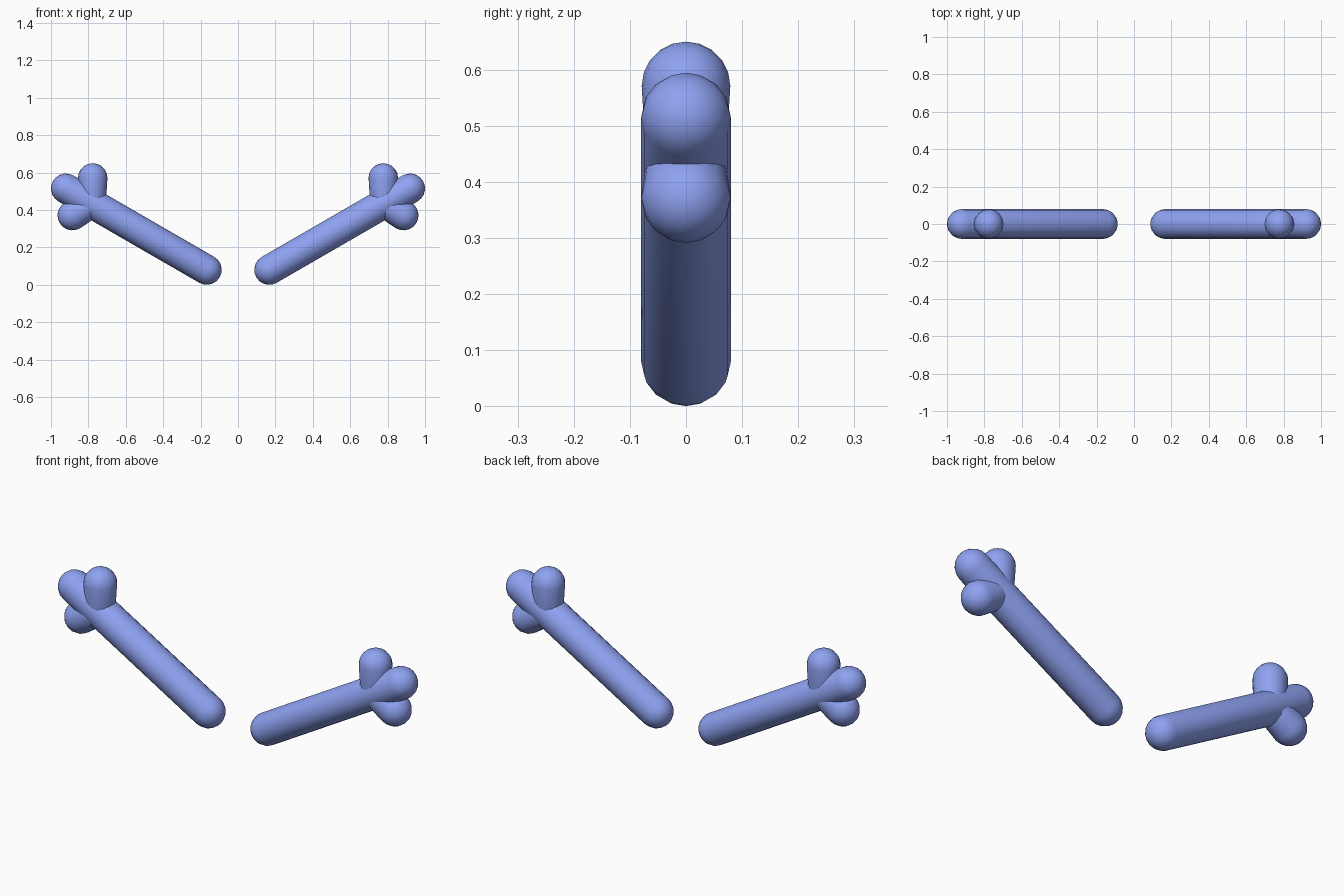
import bpy, bmesh
from math import sin, cos, pi
from mathutils import Vector

if "Cube" in bpy.data.objects:
    bpy.data.objects.remove(bpy.data.objects["Cube"])

SEGMENTS, RINGS = 16, 5

blue = bpy.data.materials.new("blue")
blue.diffuse_color = (0.27, 0.36, 0.88, 1)
blue.use_nodes = True
blue.node_tree.nodes["Principled BSDF"].inputs["Base Color"].default_value = blue.diffuse_color


def capsule(name, start, end, r_start, r_end):
    """Round-ended rod between two (x, z) points, mirrored across x."""
    a, b = Vector((start[0], 0, start[1])), Vector((end[0], 0, end[1]))
    axis = (b - a).normalized()
    side = Vector((0, 1, 0))
    other = axis.cross(side)

    # Lathe profile: (centre, radius) rings from one pole to the other
    angles = [pi / 2 * i / RINGS for i in range(1, RINGS + 1)]
    profile = [(a - axis * r_start * cos(t), r_start * sin(t)) for t in angles]
    profile += [(b + axis * r_end * cos(t), r_end * sin(t)) for t in reversed(angles)]

    bm = bmesh.new()
    rings = []
    for centre, r in profile:
        rings.append([bm.verts.new(centre + r * (side * cos(2 * pi * k / SEGMENTS)
                                                 + other * sin(2 * pi * k / SEGMENTS)))
                      for k in range(SEGMENTS)])
    poles = bm.verts.new(a - axis * r_start), bm.verts.new(b + axis * r_end)
    for k in range(SEGMENTS):
        n = (k + 1) % SEGMENTS
        for lo, hi in zip(rings, rings[1:]):
            bm.faces.new((lo[k], lo[n], hi[n], hi[k]))
        bm.faces.new((poles[0], rings[0][n], rings[0][k]))
        bm.faces.new((poles[1], rings[-1][k], rings[-1][n]))
    bmesh.ops.recalc_face_normals(bm, faces=bm.faces)
    for f in bm.faces:
        f.smooth = True

    mesh = bpy.data.meshes.new(name)
    bm.to_mesh(mesh)
    bm.free()
    mesh.materials.append(blue)
    obj = bpy.data.objects.new(name, mesh)
    bpy.context.collection.objects.link(obj)
    obj.modifiers.new("mirror", 'MIRROR').use_axis = (True, False, False)
    return obj


# Long arms rising outward, ending in the middle finger
capsule("arms", (0.167, 0.08), (0.92, 0.515), 0.08, 0.08)
# Short side fingers, slightly narrower where they join the arm
capsule("upper_fingers", (0.777, 0.44), (0.777, 0.571), 0.071, 0.079)
capsule("lower_fingers", (0.777, 0.433), (0.885, 0.371), 0.071, 0.08)
